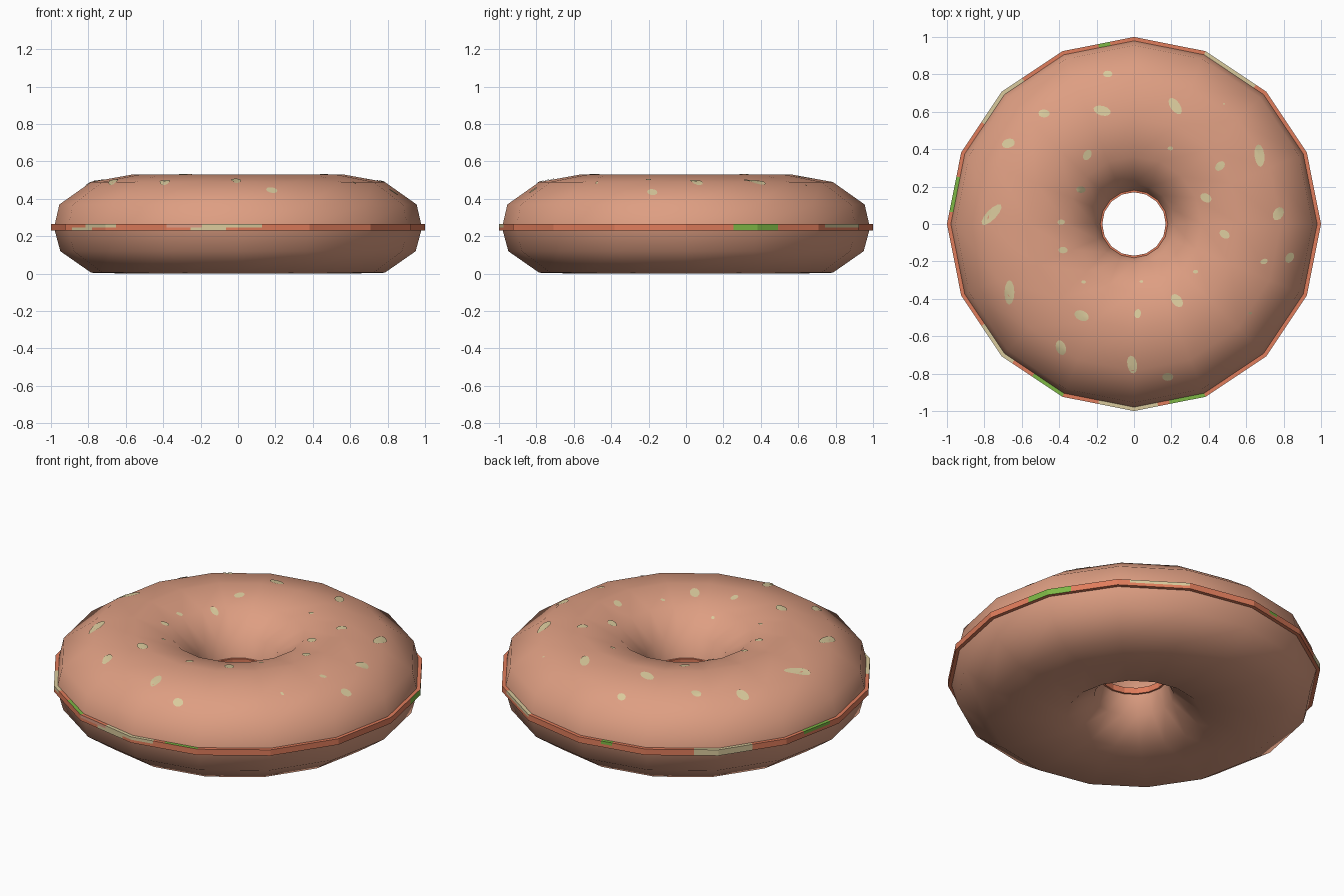
import bpy, math
from mathutils import Vector
from mathutils.bvhtree import BVHTree

if "Cube" in bpy.data.objects:
    bpy.data.objects.remove(bpy.data.objects["Cube"])

SIDES = 16


def material(name, srgb):
    m = bpy.data.materials.new(name)
    lin = [((c + 0.055) / 1.055) ** 2.4 for c in srgb]
    m.diffuse_color = (*lin, 1)
    m.use_nodes = True
    m.node_tree.nodes["Principled BSDF"].inputs["Base Color"].default_value = m.diffuse_color
    return m


crust = material("crust", (0.87, 0.62, 0.51))
coral = material("filling_coral", (0.88, 0.49, 0.36))
cream = material("seed_cream", (0.85, 0.79, 0.61))
green = material("leaf_green", (0.49, 0.72, 0.27))
pink = material("pale_pink", (0.87, 0.62, 0.53))


def add(name, verts, faces, mats, smooth):
    me = bpy.data.meshes.new(name)
    me.from_pydata(verts, [], faces)
    for m in mats:
        me.materials.append(m)
    for p in me.polygons:
        p.use_smooth = smooth
    ob = bpy.data.objects.new(name, me)
    bpy.context.collection.objects.link(ob)
    return ob


def lathe(profile, closed=False, sub=1):
    """Turn a profile around z into a 16-sided ring, each side cut into sub strips."""
    n, k = SIDES * sub, len(profile)
    half = math.pi / SIDES
    verts, faces = [], []
    for i in range(n):
        a = 2 * math.pi * i / n
        f = math.cos(half) / math.cos(2 * half * (i % sub) / sub - half)
        verts += [(r * f * math.cos(a), r * f * math.sin(a), z) for r, z in profile]
    for i in range(n):
        i2 = (i + 1) % n
        for j in range(k if closed else k - 1):
            j2 = (j + 1) % k
            faces.append((i * k + j, i2 * k + j, i2 * k + j2, i * k + j2))
    return verts, faces


# Top and bottom halves of the ring bread
top_v, top_f = lathe([(0.98, 0.262), (0.955, 0.37), (0.785, 0.49), (0.565, 0.53),
                      (0.36, 0.49), (0.215, 0.37), (0.18, 0.262)])
add("top_half", top_v, top_f, [crust], True)
add("bottom_half", *lathe([(0.18, 0.232), (0.215, 0.12), (0.36, 0.005), (0.565, 0.0),
                           (0.785, 0.005), (0.95, 0.12), (0.98, 0.232)]), [crust], True)

# Filling layer; rows 0, 1 are the outer wall, row 2 the top lip
SUB = 6
fv, ff = lathe([(1.0, 0.23), (1.0, 0.248), (1.0, 0.265), (0.975, 0.265),
                (0.17, 0.265), (0.17, 0.23), (0.975, 0.23)], True, SUB)
filling = add("filling", fv, ff, [coral, cream, green, pink], False)
# coloured patches: start and end angle, rows, material slot
patches = [(15, 30, (0, 1), 2), (47, 66, (1, 2), 1), (97, 103, (1, 2), 2),
           (127, 145, (0, 1, 2), 1), (164, 176, (1, 2), 2), (207, 218, (0,), 1),
           (214, 228, (1, 2), 1), (236, 248, (2,), 2), (248, 258, (1,), 3),
           (255, 267, (0,), 1), (260, 276, (1, 2), 1), (281, 293, (2,), 2)]
for p in filling.data.polygons:
    row = p.index % 7
    ang = (p.index // 7 + 0.5) * 360 / (SIDES * SUB)
    for a, b, rows, slot in patches:
        if a <= ang <= b and row in rows:
            p.material_index = slot

# Seeds: x, y, length, turn in degrees
seeds = [(-.14, .80, .05, 0), (-.48, .59, .06, 0), (-.17, .605, .095, -15),
         (.22, .63, .10, -55), (.48, .64, .012, 0), (-.67, .43, .07, 20),
         (-.25, .37, .06, 60), (.195, .405, .03, 0), (.46, .31, .06, 45),
         (.67, .365, .12, 97), (-.285, .185, .05, 0), (-.76, .05, .145, 47),
         (-.39, .01, .04, 0), (-.38, -.14, .05, 0), (.385, .14, .065, -30),
         (.485, -.055, .06, -35), (.77, .055, .075, 60), (.695, -.2, .04, 20),
         (.83, -.18, .06, 55), (.33, -.255, .028, 0), (-.27, -.31, .025, 0),
         (.04, -.31, .02, 0), (-.665, -.365, .13, 90), (.23, -.41, .08, -50),
         (-.28, -.49, .08, -25), (.02, -.48, .05, 80), (.62, -.475, .02, 0),
         (-.39, -.66, .08, -70), (-.01, -.75, .095, -80), (.18, -.815, .06, 0)]
tree = BVHTree.FromPolygons([Vector(v) for v in top_v], top_f)
sv, sf = [], []


def drop(x, y):
    hit, normal, _, _ = tree.ray_cast(Vector((x, y, 2)), Vector((0, 0, -1)))
    sv.append(hit + normal * 0.004)


for x, y, length, turn in seeds:
    t = math.radians(turn)
    width = min(0.052, 0.7 * length)
    base = len(sv)
    drop(x, y)
    for i in range(12):
        a = math.pi * i / 6
        u, v = length / 2 * math.cos(a), width / 2 * math.sin(a)
        drop(x + u * math.cos(t) - v * math.sin(t), y + u * math.sin(t) + v * math.cos(t))
        sf.append((base, base + 1 + i, base + 1 + (i + 1) % 12))
add("seeds", sv, sf, [cream], True)
